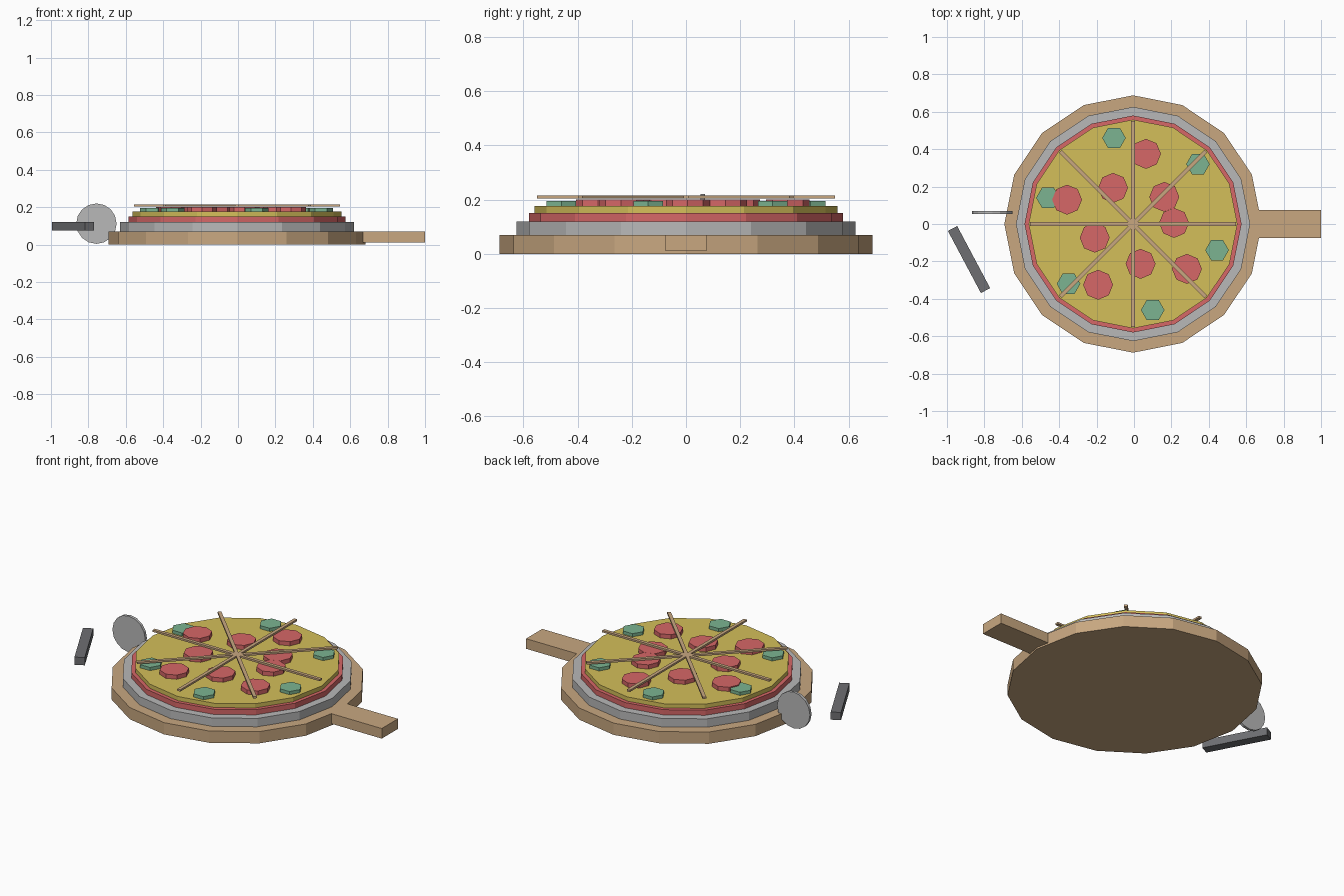
import bpy, bmesh, math
from mathutils import Matrix, Vector

if "Cube" in bpy.data.objects:
    bpy.data.objects.remove(bpy.data.objects["Cube"], do_unlink=True)


def linear(c):
    c /= 255
    return c / 12.92 if c <= 0.04045 else ((c + 0.055) / 1.055) ** 2.4


def material(name, *rgb):
    colour = [linear(c) for c in rgb] + [1]
    mat = bpy.data.materials.new(name)
    mat.use_nodes = True
    mat.diffuse_color = colour
    mat.node_tree.nodes["Principled BSDF"].inputs["Base Color"].default_value = colour
    return mat


wood = material("light wood", 200, 167, 128)
metal = material("grey metal", 184, 184, 184)
red = material("tomato red", 214, 103, 103)
cheese = material("cheese yellow", 212, 191, 90)
green = material("pepper green", 124, 180, 145)
dark = material("dark grey", 110, 111, 114)


def finish(name, bm, mat):
    bmesh.ops.recalc_face_normals(bm, faces=bm.faces)
    mesh = bpy.data.meshes.new(name)
    bm.to_mesh(mesh)
    bm.free()
    mesh.materials.append(mat)
    obj = bpy.data.objects.new(name, mesh)
    bpy.context.collection.objects.link(obj)
    return obj


def prism(name, mat, x, y, low, high, radius, sides):
    """Upright flat-sided disc with a corner on +x."""
    bm = bmesh.new()
    ring = [bm.verts.new((x + radius * math.cos(math.tau * i / sides),
                          y + radius * math.sin(math.tau * i / sides), low))
            for i in range(sides)]
    base = bm.faces.new(ring)
    top = bmesh.ops.extrude_face_region(bm, geom=[base], use_keep_orig=True)
    verts = [g for g in top["geom"] if isinstance(g, bmesh.types.BMVert)]
    bmesh.ops.translate(bm, verts=verts, vec=(0, 0, high - low))
    return finish(name, bm, mat)


def box(name, mat, centre, size, turn=0):
    bm = bmesh.new()
    bmesh.ops.create_cube(bm, size=1)
    bm.transform(Matrix.Translation(centre) @ Matrix.Rotation(math.radians(turn), 4, "Z")
                 @ Matrix.Diagonal(Vector((*size, 1))))
    return finish(name, bm, mat)


CX = -0.005

# Serving board and its handle
prism("board", wood, CX, 0, 0, 0.07, 0.688, 16)
box("board_handle", wood, (0.8, 0, 0.04), (0.4, 0.152, 0.06))

# Pan, sauce and cheese layers
prism("pan", metal, CX, 0, 0.07, 0.12, 0.626, 16)
prism("sauce", red, CX, 0, 0.12, 0.151, 0.58, 16)
prism("cheese", cheese, CX, 0, 0.151, 0.176, 0.558, 16)

# Round toppings
slices = [(0.064, 0.375), (-0.112, 0.193), (-0.358, 0.13), (0.162, 0.145), (0.214, 0.006),
          (-0.21, -0.073), (0.035, -0.213), (-0.192, -0.325), (0.283, -0.24)]
for i, (x, y) in enumerate(slices):
    prism(f"sausage_slice_{i + 1}", red, x, y, 0.176, 0.201, 0.08, 8)

# Pepper pieces
peppers = [(-0.107, 0.46), (0.342, 0.32), (-0.46, 0.14),
           (0.444, -0.14), (-0.35, -0.32), (0.1, -0.46)]
for i, (x, y) in enumerate(peppers):
    prism(f"pepper_piece_{i + 1}", green, x, y, 0.176, 0.195, 0.063, 6)

# Slice dividers
for i in range(4):
    box(f"slice_divider_{i + 1}", wood, (CX, 0, 0.21), (1.1, 0.02, 0.011), 45 * i)

# Cutter wheel standing upright, with its loose grip
wheel = prism("cutter_wheel", metal, 0, 0, -0.008, 0.008, 0.108, 16)
wheel.data.transform(Matrix.Translation((-0.757, 0.062, 0.112))
                     @ Matrix.Rotation(math.pi / 2, 4, "X"))
box("cutter_grip", dark, (-0.882, -0.19, 0.098), (0.376, 0.056, 0.046), -62)
